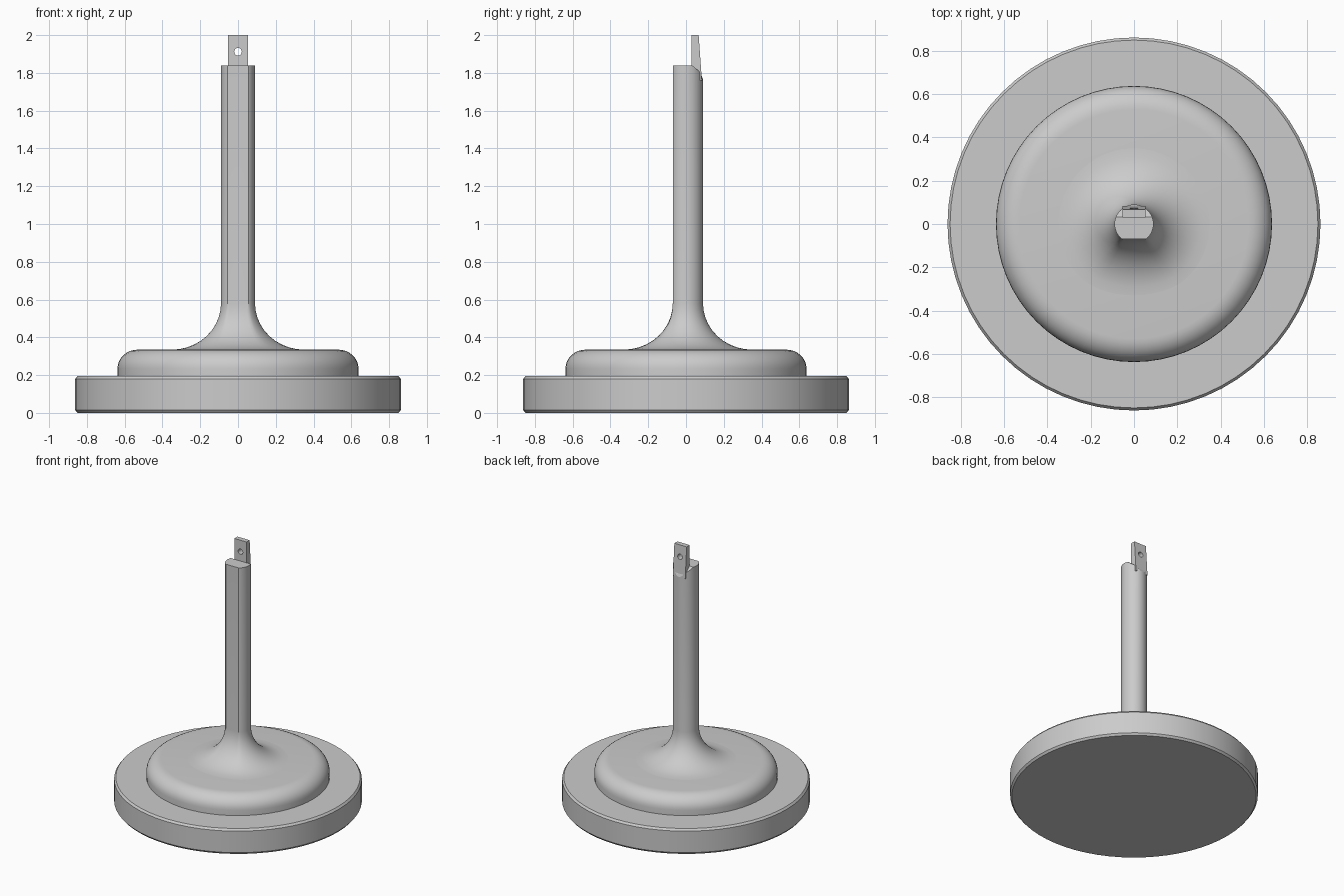
import bpy, bmesh, math

cube = bpy.data.objects.get("Cube")
if cube:
    bpy.data.objects.remove(cube, do_unlink=True)

grey = bpy.data.materials.new("light grey")
grey.use_nodes = True
colour = (0.6, 0.6, 0.6, 1)
grey.diffuse_color = colour
grey.node_tree.nodes["Principled BSDF"].inputs["Base Color"].default_value = colour


def loft(name, rings):
    """Skin a list of equal-length rings and cap both ends."""
    bm = bmesh.new()
    loops = [[bm.verts.new(p) for p in ring] for ring in rings]
    n = len(loops[0])
    for a, b in zip(loops, loops[1:]):
        for i in range(n):
            j = (i + 1) % n
            bm.faces.new((a[i], a[j], b[j], b[i]))
    bm.faces.new(loops[0][::-1])
    bm.faces.new(loops[-1])
    bmesh.ops.recalc_face_normals(bm, faces=bm.faces)
    mesh = bpy.data.meshes.new(name)
    bm.to_mesh(mesh)
    bm.free()
    mesh.materials.append(grey)
    obj = bpy.data.objects.new(name, mesh)
    bpy.context.collection.objects.link(obj)
    return obj


def lathe(name, profile, n=64):
    return loft(name, [[(r * math.cos(i * math.tau / n), r * math.sin(i * math.tau / n), z)
                        for i in range(n)] for r, z in profile])


def prism(name, outline, half_width):
    """Extrude a y-z outline across x."""
    return loft(name, [[(x, y, z) for y, z in outline] for x in (-half_width, half_width)])


def cut(obj, cutter):
    mod = obj.modifiers.new("cut", "BOOLEAN")
    mod.operation = "DIFFERENCE"
    mod.solver = "EXACT"
    mod.object = cutter
    cutter.hide_render = True
    cutter.hide_set(True)


def smooth(obj, angle):
    bpy.ops.object.select_all(action="DESELECT")
    obj.select_set(True)
    bpy.context.view_layer.objects.active = obj
    bpy.ops.object.shade_smooth_by_angle(angle=math.radians(angle))


# Wide base disc with chamfered rims
base = lathe("base_disc", [(0.85, 0), (0.862, 0.015), (0.862, 0.18), (0.85, 0.195)])
smooth(base, 25)

# Raised cushion with a rounded shoulder
shoulder = [(0.53 + 0.108 * math.cos(a), 0.235 + 0.1 * math.sin(a))
            for a in (k * math.pi / 16 for k in range(9))]
cushion = lathe("rounded_cushion", [(0.638, 0.19)] + shoulder)
smooth(cushion, 40)


# Stem: round section with a flat front, flaring into the cushion
def stem_ring(z, flare, n=48):
    ring = []
    for i in range(n):
        c, s = math.cos(i * math.tau / n), math.sin(i * math.tau / n)
        ring.append((0.09 * c + flare * c, max(-0.07, 0.09 * s) + flare * s, z))
    return ring


rings = [stem_ring(0.325, 0.27)]
for k in range(11):
    a = k / 10 * math.pi / 2
    rings.append(stem_ring(0.58 - 0.245 * math.cos(a), 0.26 * (1 - math.sin(a))))
rings.append(stem_ring(1.84, 0))
stem = loft("flared_stem", rings)

# Sloping notch behind the stem's top
notch = prism("notch_cutter", [(0.03, 1.842), (0.05, 1.825), (0.07, 1.808), (0.083, 1.785),
                               (0.092, 1.76), (0.2, 1.76), (0.2, 1.95), (0.03, 1.95)], 0.2)
cut(stem, notch)
smooth(stem, 35)

# Tapered tab with a pin hole
tab = prism("top_tab", [(0.03, 1.76), (0.084, 1.76), (0.067, 2.0), (0.03, 2.0)], 0.052)
hole = loft("hole_cutter", [[(0.02 * math.cos(i * math.tau / 20), y,
                              1.912 + 0.02 * math.sin(i * math.tau / 20))
                             for i in range(20)] for y in (-0.05, 0.15)])
cut(tab, hole)
